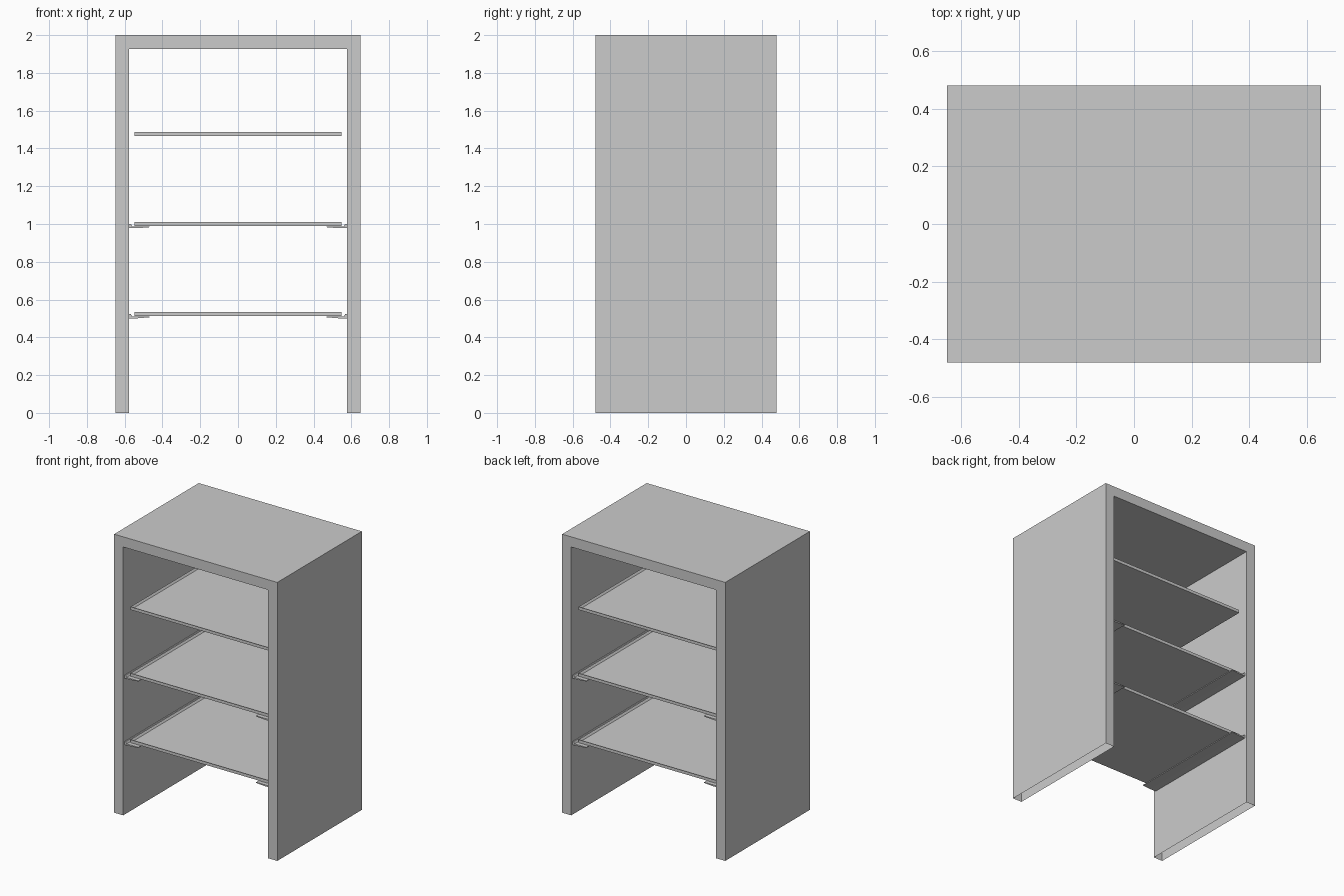
import bpy, bmesh

if "Cube" in bpy.data.objects:
    bpy.data.objects.remove(bpy.data.objects["Cube"])

W, D, H = 0.648, 0.48, 2.0      # half width, half depth, height
IN_X, IN_Z = 0.576, 1.927       # inner opening


def new_object(name, bm):
    mesh = bpy.data.meshes.new(name)
    bm.to_mesh(mesh)
    bm.free()
    obj = bpy.data.objects.new(name, mesh)
    bpy.context.collection.objects.link(obj)
    return obj


def extrude_profile(name, points, half_depth, drop_bottom=False):
    """Extrude an x-z profile along y, centred on y = 0."""
    bm = bmesh.new()
    face = bm.faces.new([bm.verts.new((x, -half_depth, z)) for x, z in points])
    ret = bmesh.ops.extrude_face_region(bm, geom=[face], use_keep_orig=True)
    verts = [v for v in ret["geom"] if isinstance(v, bmesh.types.BMVert)]
    bmesh.ops.translate(bm, verts=verts, vec=(0, 2 * half_depth, 0))
    bmesh.ops.recalc_face_normals(bm, faces=bm.faces)
    if drop_bottom:
        feet = [f for f in bm.faces if all(abs(v.co.z) < 1e-5 for v in f.verts)]
        bmesh.ops.delete(bm, geom=feet, context='FACES_ONLY')
    return new_object(name, bm)


def shelf(name, z):
    """Shallow tray with a thin raised rim; z is its underside."""
    bm = bmesh.new()
    bmesh.ops.create_cube(bm, size=1)
    bmesh.ops.scale(bm, verts=bm.verts, vec=(1.098, 0.87, 0.022))
    bmesh.ops.translate(bm, verts=bm.verts, vec=(0, 0, z + 0.011))
    top = max(bm.faces, key=lambda f: f.calc_center_median().z)
    bmesh.ops.inset_region(bm, faces=[top], thickness=0.015)
    bmesh.ops.translate(bm, verts=top.verts, vec=(0, 0, -0.014))
    return new_object(name, bm)


# Outer shell, hollow and open under the two side walls
extrude_profile("cabinet_frame", [
    (-W, 0), (-W, H), (W, H), (W, 0),
    (IN_X, 0), (IN_X, IN_Z), (-IN_X, IN_Z), (-IN_X, 0)], D, drop_bottom=True)

# Three shelves
levels = {"lower": 0.512, "middle": 0.989, "upper": 1.466}
for label, z in levels.items():
    shelf(label + "_shelf", z)

# Angle rails under the lower two shelves, one per side
rail = [(0.576, -0.011), (0.53, -0.011), (0.468, -0.006), (0.468, -0.001),
        (0.560, -0.001), (0.568, 0.012), (0.576, 0.012)]
for label in ("lower", "middle"):
    for side, s in (("left", -1), ("right", 1)):
        extrude_profile(f"{label}_{side}_rail",
                        [(s * x, levels[label] + z) for x, z in rail], 0.463)
